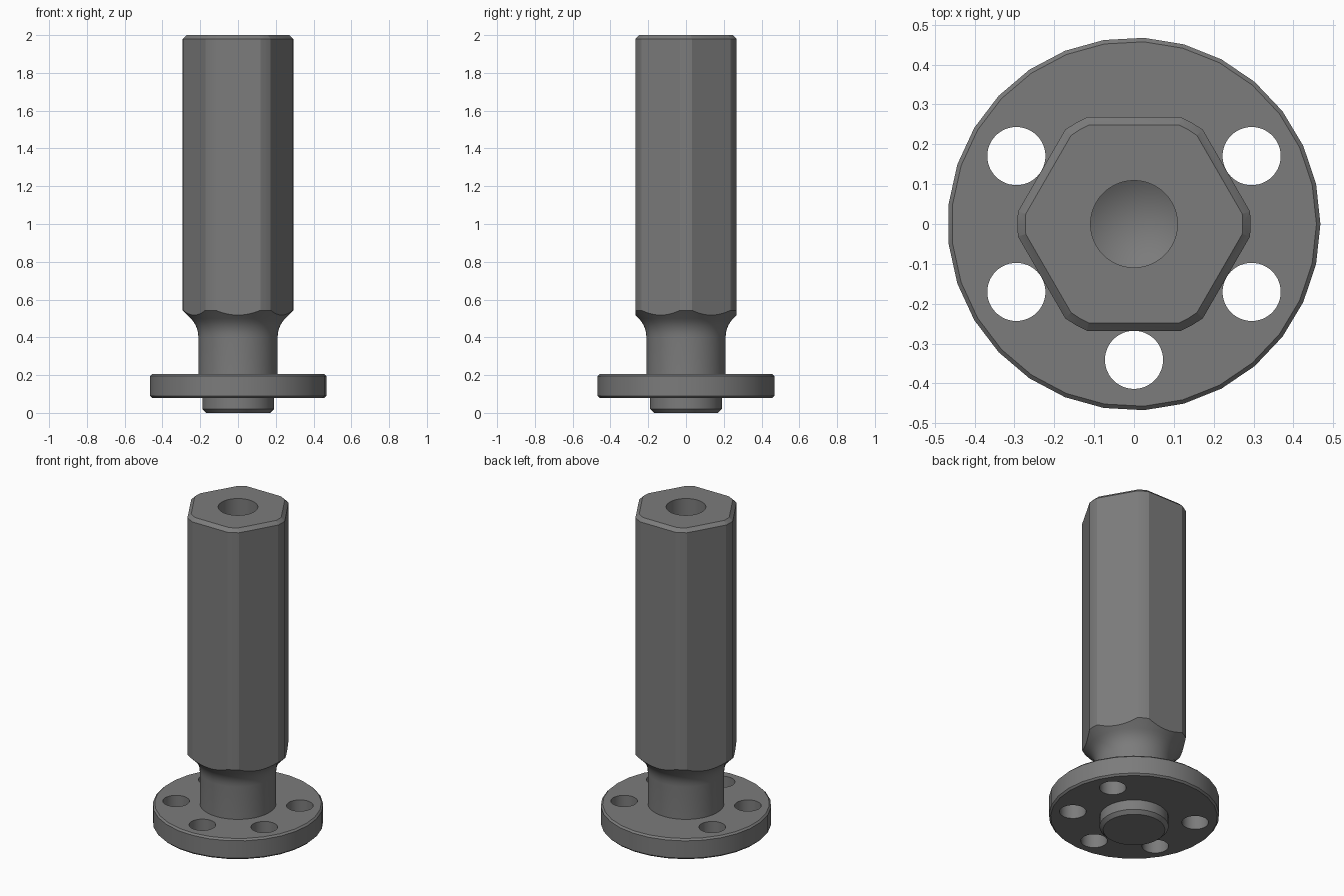
import bpy, bmesh, math

if "Cube" in bpy.data.objects:
    bpy.data.objects.remove(bpy.data.objects["Cube"])

steel = bpy.data.materials.new("steel grey")
steel.diffuse_color = (0.2, 0.2, 0.2, 1)
steel.use_nodes = True
steel.node_tree.nodes["Principled BSDF"].inputs["Base Color"].default_value = steel.diffuse_color


def lathe(name, profile, sides, turn=0.0, at=(0, 0)):
    """Closed solid turned about z from (radius, height) pairs, bottom to top."""
    bm = bmesh.new()
    rings = []
    for r, z in profile:
        if r == 0:
            rings.append([bm.verts.new((at[0], at[1], z))])
            continue
        angles = [turn + math.tau * i / sides for i in range(sides)]
        rings.append([bm.verts.new((at[0] + r * math.cos(a), at[1] + r * math.sin(a), z))
                      for a in angles])
    for low, high in zip(rings, rings[1:]):
        for i in range(sides):
            j = (i + 1) % sides
            if len(low) == 1:
                bm.faces.new((low[0], high[j], high[i]))
            else:
                bm.faces.new((low[i], low[j], high[j], high[i]))
    if len(rings[0]) > 1:
        bm.faces.new(rings[0][::-1])
    bm.faces.new(rings[-1])
    bmesh.ops.recalc_face_normals(bm, faces=bm.faces)
    mesh = bpy.data.meshes.new(name)
    bm.to_mesh(mesh)
    bm.free()
    mesh.materials.append(steel)
    obj = bpy.data.objects.new(name, mesh)
    bpy.context.collection.objects.link(obj)
    return obj


def combine(target, tool, operation):
    """Apply a boolean and discard the tool."""
    mod = target.modifiers.new("cut", 'BOOLEAN')
    mod.operation, mod.object, mod.solver = operation, tool, 'EXACT'
    bpy.context.view_layer.objects.active = target
    bpy.ops.object.modifier_apply(modifier=mod.name)
    bpy.data.objects.remove(tool)


# Neck flaring into the turned shank
R = 0.137
flare = [(0.21 + R * (1 - math.cos(a)), 0.403 + R * math.sin(a))
         for a in (math.radians(9 * i) for i in range(6))]
body = lathe("hex_standoff", [(0.21, 0.15)] + flare +
             [(0.293, 0.543), (0.293, 1.98), (0.273, 2.0)], 60, math.radians(6))

# Six flats with a chamfered top edge
k = 1 / math.cos(math.pi / 6)
hexagon = lathe("hex_flats", [(0.268 * k, 0.1), (0.268 * k, 1.98),
                              (0.248 * k, 2.0), (0.238 * k, 2.01)], 6)
combine(body, hexagon, 'INTERSECT')

# Blind drilled hole in the top
drill = lathe("top_drill", [(0, 1.535), (0.109, 1.60), (0.109, 2.1)], 64)
combine(body, drill, 'DIFFERENCE')

# Flange with chamfered rims and a locating boss beneath
flange = lathe("flange", [(0.17, 0), (0.19, 0.02), (0.19, 0.08), (0.458, 0.08),
                          (0.468, 0.09), (0.468, 0.195), (0.458, 0.205)], 29)
combine(body, flange, 'UNION')

# Five bolt holes, leaving the rear position solid
for deg in (30, 150, 210, 270, 330):
    a = math.radians(deg)
    bolt = lathe("bolt_hole", [(0.073, 0.03), (0.073, 0.3)], 48,
                 at=(0.341 * math.cos(a), 0.341 * math.sin(a)))
    combine(body, bolt, 'DIFFERENCE')

# Smooth turned surfaces, crisp machined edges
bpy.ops.object.select_all(action='DESELECT')
body.select_set(True)
bpy.context.view_layer.objects.active = body
bpy.ops.object.shade_smooth_by_angle(angle=math.radians(18))
